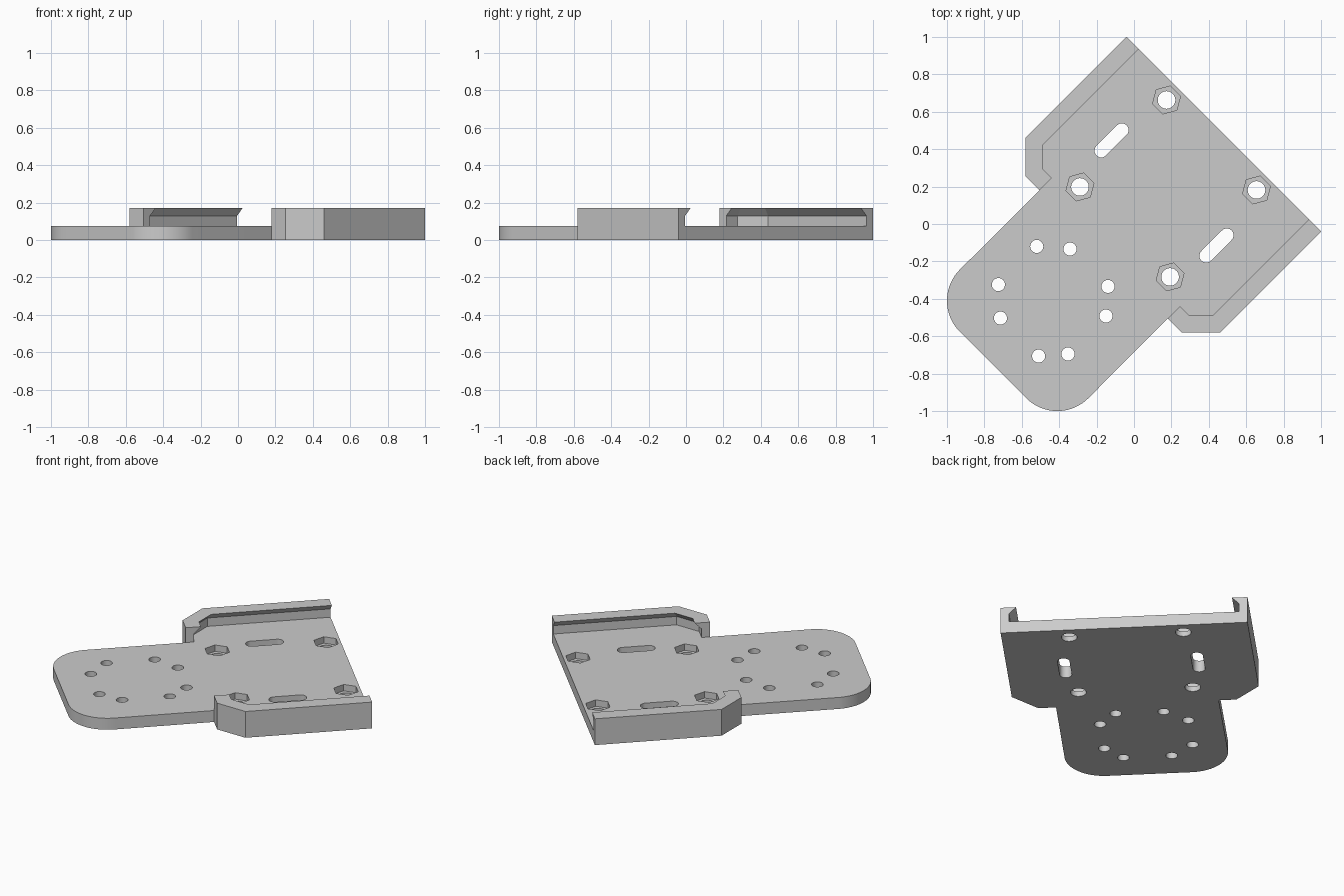
import bpy, bmesh
from math import cos, sin, radians, sqrt
from mathutils import Vector

default = bpy.data.objects.get("Cube")
if default:
    bpy.data.objects.remove(default, do_unlink=True)

FLOOR, TOP = 0.075, 0.172          # plate thickness, rail height
DIAG = Vector((1, 1)) / sqrt(2)    # mounting axis of the whole bracket

grey = bpy.data.materials.new("light_grey")
grey.use_nodes = True
grey.diffuse_color = (0.6, 0.6, 0.6, 1)
grey.node_tree.nodes["Principled BSDF"].inputs["Base Color"].default_value = grey.diffuse_color


def arc(center, radius, start, end, steps):
    return [Vector(center) + radius * Vector((cos(a), sin(a)))
            for a in (radians(start + (end - start) * i / steps) for i in range(steps + 1))]


def circle(center, radius, sides=32, turn=0):
    return arc(center, radius, turn, turn + 360, sides)[:-1]


def slot(center, half_length, radius):
    c = Vector(center)
    return (arc(c + DIAG * half_length, radius, -45, 135, 16)
            + arc(c - DIAG * half_length, radius, 135, 315, 16))


def mirrored(points):
    """Reflect across the bracket's diagonal axis."""
    return [p.yx for p in reversed(points)]


def finish(name, bm):
    bmesh.ops.recalc_face_normals(bm, faces=bm.faces)
    mesh = bpy.data.meshes.new(name)
    bm.to_mesh(mesh)
    bm.free()
    mesh.materials.append(grey)
    obj = bpy.data.objects.new(name, mesh)
    bpy.context.collection.objects.link(obj)
    return obj


def activate(obj):
    bpy.ops.object.select_all(action='DESELECT')
    obj.select_set(True)
    bpy.context.view_layer.objects.active = obj


def prisms(name, outlines, z0, z1):
    bm = bmesh.new()
    for outline in outlines:
        face = bm.faces.new([bm.verts.new((p.x, p.y, z0)) for p in outline])
        grown = bmesh.ops.extrude_face_region(bm, geom=[face])["geom"]
        bmesh.ops.translate(bm, vec=(0, 0, z1 - z0),
                            verts=[v for v in grown if isinstance(v, bmesh.types.BMVert)])
    return finish(name, bm)


# Outer edge of one rail, from the back corner to the tongue
rail_path = [Vector(p) for p in ((-0.04, 1), (-0.58, 0.46), (-0.58, 0.255), (-0.505, 0.18))]

# Base plate: rail edges plus a tongue with two rounded corners
corner = arc((-0.765, -0.41), 0.235, 135, 225, 24)
half = rail_path + corner
plate = prisms("base_plate", [half + mirrored(half)], 0, FLOOR)

# Round holes, slots and hexagonal nut pockets
bolts = [(0.174, 0.663), (-0.289, 0.198), (0.655, 0.182), (0.193, -0.283)]
screws = [(-0.52, -0.12), (-0.342, -0.134), (-0.139, -0.334), (-0.15, -0.492),
          (-0.353, -0.695), (-0.51, -0.706), (-0.714, -0.503), (-0.725, -0.324)]
slots = [(-0.12, 0.447), (0.441, -0.115)]
through = ([circle(c, 0.047) for c in bolts] + [circle(c, 0.035) for c in screws]
           + [slot(c, 0.078, 0.036) for c in slots])
cutters = [prisms("pocket_cutter", [circle(c, 0.077, 6, 15) for c in bolts], 0.033, 0.15),
           prisms("hole_cutter", through, -0.1, 0.2)]
for cutter in cutters:
    cutter.hide_render = True
    mod = plate.modifiers.new(cutter.name, 'BOOLEAN')
    mod.operation, mod.solver, mod.object = 'DIFFERENCE', 'EXACT', cutter
    activate(plate)
    bpy.ops.object.modifier_apply(modifier=mod.name)
    bpy.data.objects.remove(cutter, do_unlink=True)
activate(plate)
bpy.ops.object.shade_smooth_by_angle(angle=radians(30))


def inset(path, distance):
    """Offset an open path inward with mitred corners."""
    normals = [Vector((-(b - a).y, (b - a).x)).normalized() for a, b in zip(path, path[1:])]
    before, after = normals[:1] + normals, normals + normals[-1:]
    return [p + (m + n) / (1 + m.dot(n)) * distance for p, m, n in zip(path, before, after)]


# Rails: upright walls with an undercut lip
profile = [(0, FLOOR), (0.05, FLOOR), (0.05, 0.13), (0.092, TOP), (0, TOP)]


def rail(name, flip):
    bm = bmesh.new()
    rows = []
    for distance, z in profile:
        points = inset(rail_path, distance)
        points = mirrored(points) if flip else points
        rows.append([bm.verts.new((p.x, p.y, z)) for p in points])
    for low, high in zip(rows, rows[1:] + rows[:1]):
        for i in range(len(low) - 1):
            bm.faces.new((low[i], low[i + 1], high[i + 1], high[i]))
    for end in (0, -1):
        bm.faces.new([row[end] for row in rows])
    return finish(name, bm)


rail("right_rail", False)
rail("left_rail", True)
